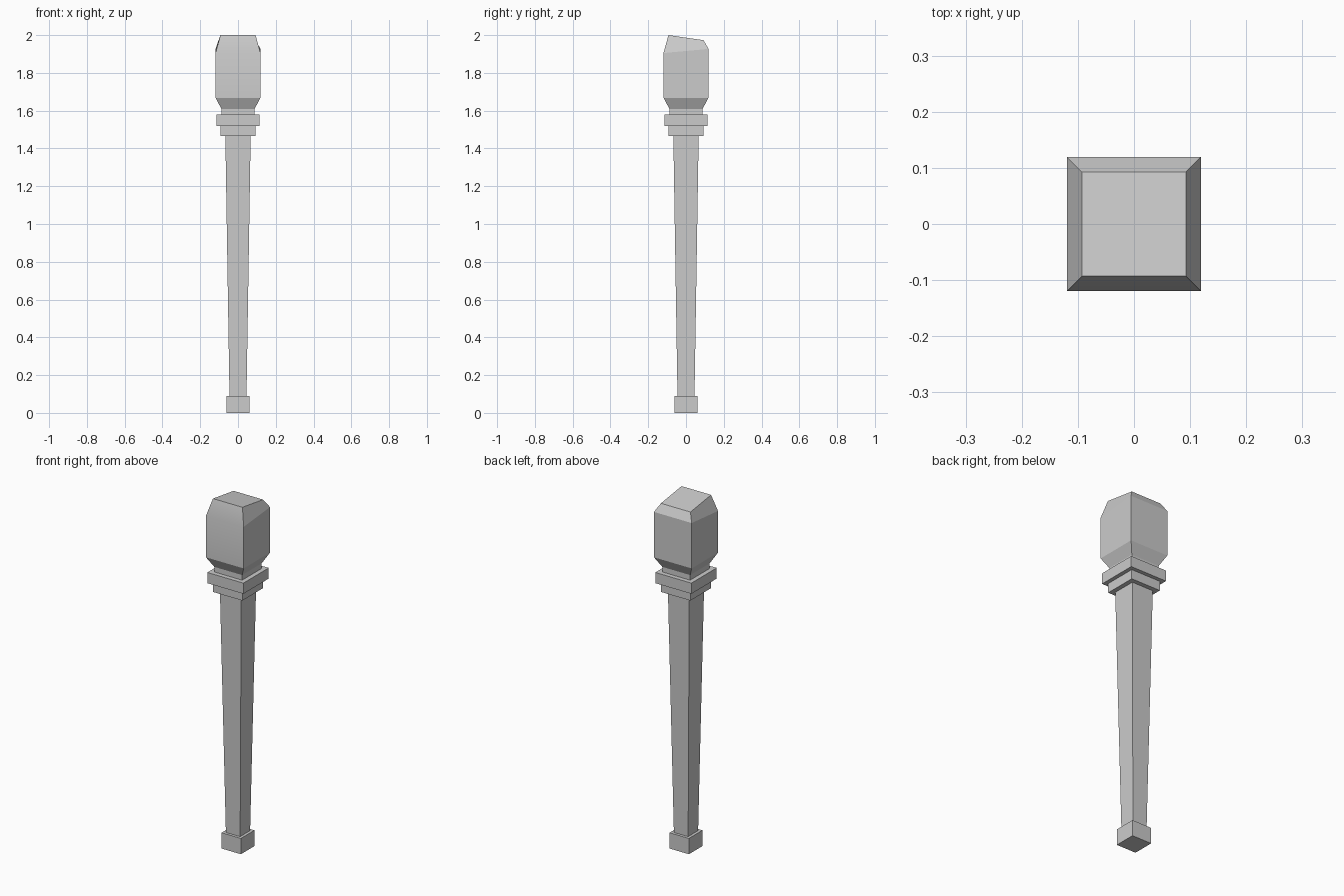
import bpy
import bmesh
import math

if "Cube" in bpy.data.objects:
    bpy.data.objects.remove(bpy.data.objects["Cube"])


def square_loft(name, sections):
    """Closed square solid; each section is (half width, front z, back z)."""
    bm = bmesh.new()
    rings = []
    for h, zf, zb in sections:
        corners = [(-h, -h, zf), (h, -h, zf), (h, h, zb), (-h, h, zb)]
        rings.append([bm.verts.new(c) for c in corners])
    for low, high in zip(rings, rings[1:]):
        for i in range(4):
            j = (i + 1) % 4
            bm.faces.new((low[i], low[j], high[j], high[i]))
    bm.faces.new(rings[0][::-1])
    bm.faces.new(rings[-1])
    bmesh.ops.recalc_face_normals(bm, faces=bm.faces)
    mesh = bpy.data.meshes.new(name)
    bm.to_mesh(mesh)
    bm.free()
    obj = bpy.data.objects.new(name, mesh)
    bpy.context.collection.objects.link(obj)
    return obj


def level(*pairs):
    return [(h, z, z) for h, z in pairs]


# Foot block and tapered shaft
square_loft("foot", level((0.061, 0), (0.061, 0.09)))
square_loft("shaft", level((0.045, 0.09), (0.067, 1.467)))

# Stepped collar and neck
square_loft("lower_collar", level((0.092, 1.467), (0.092, 1.52)))
square_loft("upper_collar", level((0.114, 1.52), (0.114, 1.581)))
square_loft("neck", level((0.088, 1.581), (0.088, 1.61)))

# Head with flared base, chamfered shoulders and a top sloping to the back
head = square_loft("head", level((0.088, 1.61), (0.119, 1.668))
                   + [(0.119, 1.905, 1.927), (0.093, 2.0, 1.973)])
bpy.context.view_layer.objects.active = head
head.select_set(True)
bpy.ops.object.shade_smooth_by_angle(angle=math.radians(20))
